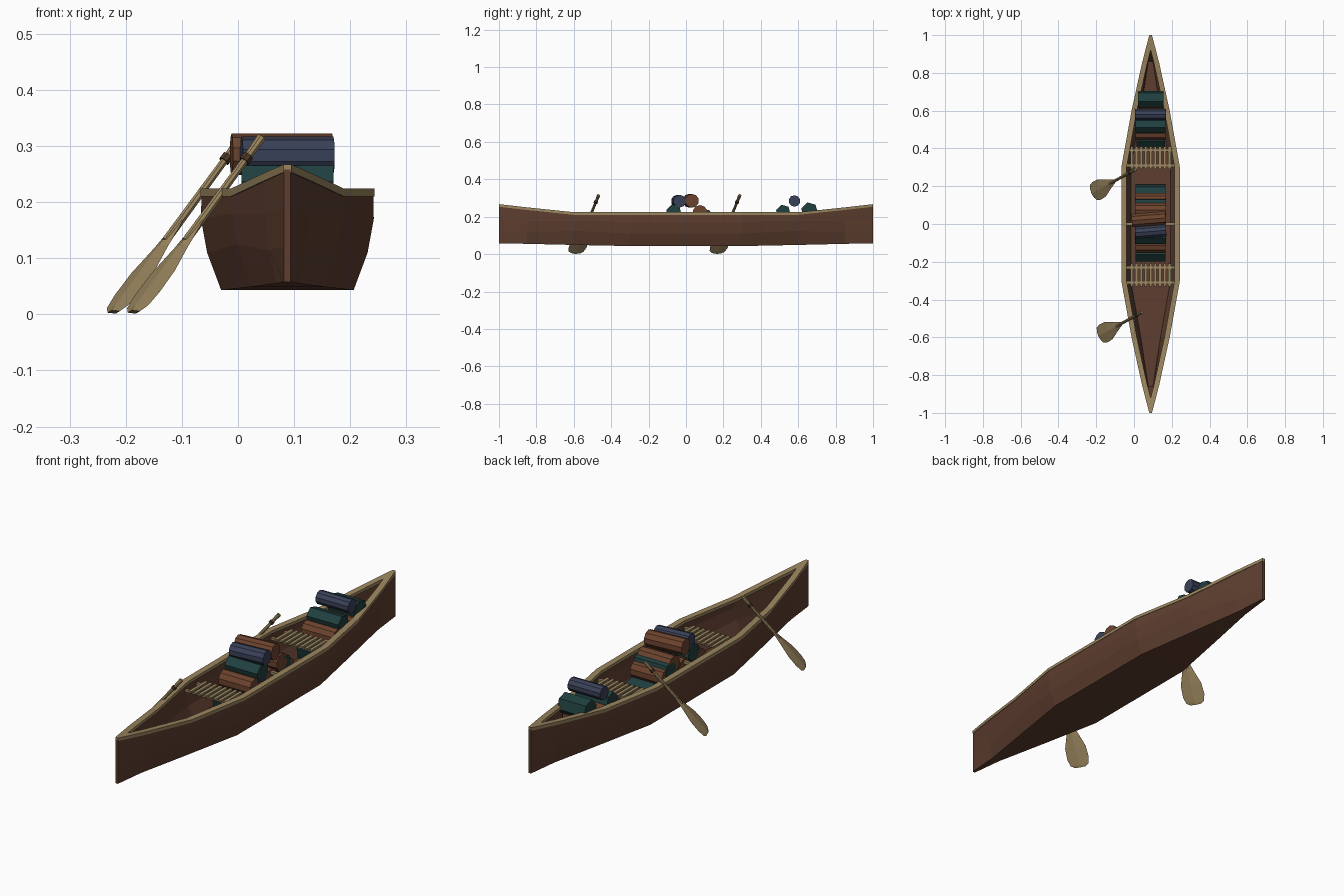
import bpy, bmesh, math
from mathutils import Vector, Matrix

if "Cube" in bpy.data.objects:
    bpy.data.objects.remove(bpy.data.objects["Cube"])

CX = 0.088  # canoe centre line


def mat(name, c):
    m = bpy.data.materials.new(name)
    m.diffuse_color = (*c, 1)
    m.use_nodes = True
    m.node_tree.nodes["Principled BSDF"].inputs["Base Color"].default_value = m.diffuse_color
    return m


BROWN = mat("hull_brown", (0.112, 0.048, 0.029))
TAN = mat("pale_wood", (0.33, 0.24, 0.115))
TEAL = mat("dark_teal", (0.0145, 0.050, 0.050))
NAVY = mat("slate_blue", (0.042, 0.053, 0.098))
RUST = mat("rust_brown", (0.150, 0.056, 0.027))
DARK = mat("collar_brown", (0.07, 0.035, 0.018))


def finish(name, bm, material):
    bmesh.ops.recalc_face_normals(bm, faces=bm.faces)
    me = bpy.data.meshes.new(name)
    bm.to_mesh(me)
    bm.free()
    me.materials.append(material)
    ob = bpy.data.objects.new(name, me)
    bpy.context.collection.objects.link(ob)
    return ob


def loft(bm, rings, closed, caps):
    vs = [[bm.verts.new(p) for p in r] for r in rings]
    n = len(rings[0])
    for a, b in zip(vs, vs[1:]):
        for i in range(n if closed else n - 1):
            j = (i + 1) % n
            bm.faces.new((a[i], a[j], b[j], b[i]))
    if caps:
        bm.faces.new(vs[0])
        bm.faces.new(vs[-1])


def box(bm, c, s):
    bmesh.ops.create_cube(bm, size=1, matrix=Matrix.Translation(c) @ Matrix.Diagonal((*s, 1)))


def rod(bm, a, b, r1, r2, sides=8, spin=0):
    a, b = Vector(a), Vector(b)
    m = Matrix.Translation((a + b) / 2) @ (b - a).to_track_quat('Z', 'Y').to_matrix().to_4x4()
    bmesh.ops.create_cone(bm, cap_ends=True, segments=sides, radius1=r1, radius2=r2,
                          depth=(b - a).length, matrix=m @ Matrix.Rotation(spin, 4, 'Z'))


# Hull half sections from middle to bow: y, then (half width, z) from bottom to rim
OUTER = [
    (0.3, [(0.118, 0.043), (0.143, 0.11), (0.154, 0.17), (0.153, 0.215)]),
    (0.6, [(0.065, 0.049), (0.09, 0.125), (0.099, 0.18), (0.099, 0.215)]),
    (0.85, [(0.02, 0.055), (0.033, 0.114), (0.04, 0.18), (0.043, 0.24)]),
    (1.0, [(0.006, 0.058), (0.006, 0.12), (0.006, 0.19), (0.006, 0.258)])]


def section(half, y, sign):
    pts = [(w, y, z) for w, z in half] if not isinstance(y, list) else \
        [(w, yy, z) for (w, z), yy in zip(half, y)]
    right = [(CX + w, sign * yy, z) for w, yy, z in pts]
    left = [(CX - w, sign * yy, z) for w, yy, z in pts]
    return right[::-1] + left


def both_ends(stations):
    return [section(h, y, -1) for y, h in reversed(stations)] + [section(h, y, 1) for y, h in stations]


bm = bmesh.new()
loft(bm, both_ends(OUTER), False, True)
# open the top by removing nothing: shell is an open strip with stem caps
finish("hull", bm, BROWN)

# Inner lining, ending in sloped bulkheads
inner = [(y, [(max(w - 0.013, 0.002), max(z, 0.058) + (0.004 if i == 0 else 0))
              for i, (w, z) in enumerate(h)]) for y, h in OUTER[:2]]
inner.append(([0.86, 0.88, 0.90, 0.93], [(0.012, 0.064), (0.014, 0.12), (0.015, 0.19), (0.016, 0.243)]))
bm = bmesh.new()
loft(bm, both_ends(inner), False, True)
finish("hull_lining", bm, BROWN)

# Gunwale rails, merging into small end decks
RIM = [(0, 0.155, 0.224), (0.3, 0.155, 0.224), (0.6, 0.101, 0.224), (0.85, 0.046, 0.250),
       (0.92, 0.028, 0.258), (1.0, 0.007, 0.267)]
path = [(-y, w, z) for y, w, z in RIM[:0:-1]] + RIM
for side, label in ((-1, "left"), (1, "right")):
    bm = bmesh.new()
    rings = []
    for y, w, z in path:
        a, b = CX + side * w, CX + side * max(w - 0.028, 0)
        rings.append([(a, y, z), (b, y, z), (b, y, z - 0.014), (a, y, z - 0.014)])
    loft(bm, rings, True, True)
    finish("gunwale_" + label, bm, TAN)

# Slatted seats
for y, label in ((0.35, "rear"), (-0.27, "front")):
    bm = bmesh.new()
    for i in range(9):
        box(bm, (CX - 0.1 + 0.025 * i, y, 0.192), (0.014, 0.12, 0.008))
    for dy in (-0.04, 0.04):
        box(bm, (CX, y + dy, 0.184), (0.27, 0.014, 0.010))
    finish("seat_" + label, bm, TAN)

# Centre thwart
bm = bmesh.new()
box(bm, (CX, 0, 0.205), (0.29, 0.014, 0.012))
finish("thwart", bm, TAN)

# Cargo rolls: y, z, radius, half length, colour, yaw
CARGO = [
    (-0.15, 0.105, 0.050, 0.080, TEAL, 0), (-0.05, 0.105, 0.050, 0.080, TEAL, 0),
    (0.05, 0.105, 0.050, 0.080, TEAL, 0), (0.16, 0.105, 0.050, 0.080, TEAL, 0),
    (-0.115, 0.180, 0.040, 0.080, RUST, 0), (0.0, 0.175, 0.045, 0.080, RUST, 0),
    (0.125, 0.180, 0.040, 0.080, RUST, 0),
    (-0.065, 0.225, 0.042, 0.082, TEAL, 0), (0.075, 0.222, 0.040, 0.082, RUST, 0),
    (0.10, 0.205, 0.040, 0.082, TEAL, 0),
    (-0.04, 0.283, 0.034, 0.082, NAVY, 0.08), (0.025, 0.285, 0.037, 0.090, RUST, 0.08),
    (0.45, 0.105, 0.048, 0.075, TEAL, 0), (0.55, 0.105, 0.048, 0.065, TEAL, 0),
    (0.64, 0.115, 0.045, 0.050, TEAL, 0),
    (0.48, 0.180, 0.038, 0.080, RUST, 0), (0.56, 0.175, 0.045, 0.075, RUST, 0),
    (0.64, 0.180, 0.038, 0.062, RUST, 0),
    (0.52, 0.225, 0.040, 0.080, TEAL, 0), (0.66, 0.232, 0.046, 0.068, TEAL, 0),
    (0.58, 0.284, 0.031, 0.082, NAVY, 0)]
for i, (y, z, r, h, m, yaw) in enumerate(CARGO):
    bm = bmesh.new()
    d = Vector((math.cos(yaw), math.sin(yaw), 0)) * h
    c = Vector((CX - (0.01 if r == 0.037 else 0), y, z))
    rod(bm, c - d, c + d, r, r, 6 if m is TEAL else 10, 0.25 if m is TEAL else 0)
    finish("cargo_roll_%d" % (i + 1), bm, m)

# Paddles leaning over the left gunwale
A = Vector((-0.562, -0.31, -0.767)).normalized()
W = Vector((0.47, -0.87, 0.12))
W = (W - A * W.dot(A)).normalized()
N = A.cross(W)
BLADE = [(0, 0.009), (0.06, 0.028), (0.12, 0.05), (0.17, 0.052), (0.2, 0.044), (0.212, 0.026)]
for top, label in ((Vector((0.042, -0.467, 0.315)), "front"), (Vector((0.006, 0.288, 0.315)), "rear")):
    bm = bmesh.new()
    rod(bm, top, top + A * 0.05, 0.009, 0.007)
    rod(bm, top + A * 0.05, top + A * 0.24, 0.007, 0.008)
    rings = []
    for t, w in BLADE:
        c = top + A * (0.193 + t)
        rings.append([c + W * w, c + N * 0.005, c - W * w, c - N * 0.005])
    loft(bm, rings, True, True)
    finish("paddle_" + label, bm, TAN)
    bm = bmesh.new()
    rod(bm, top + A * 0.042, top + A * 0.055, 0.0105, 0.0105)
    finish("paddle_collar_" + label, bm, DARK)
